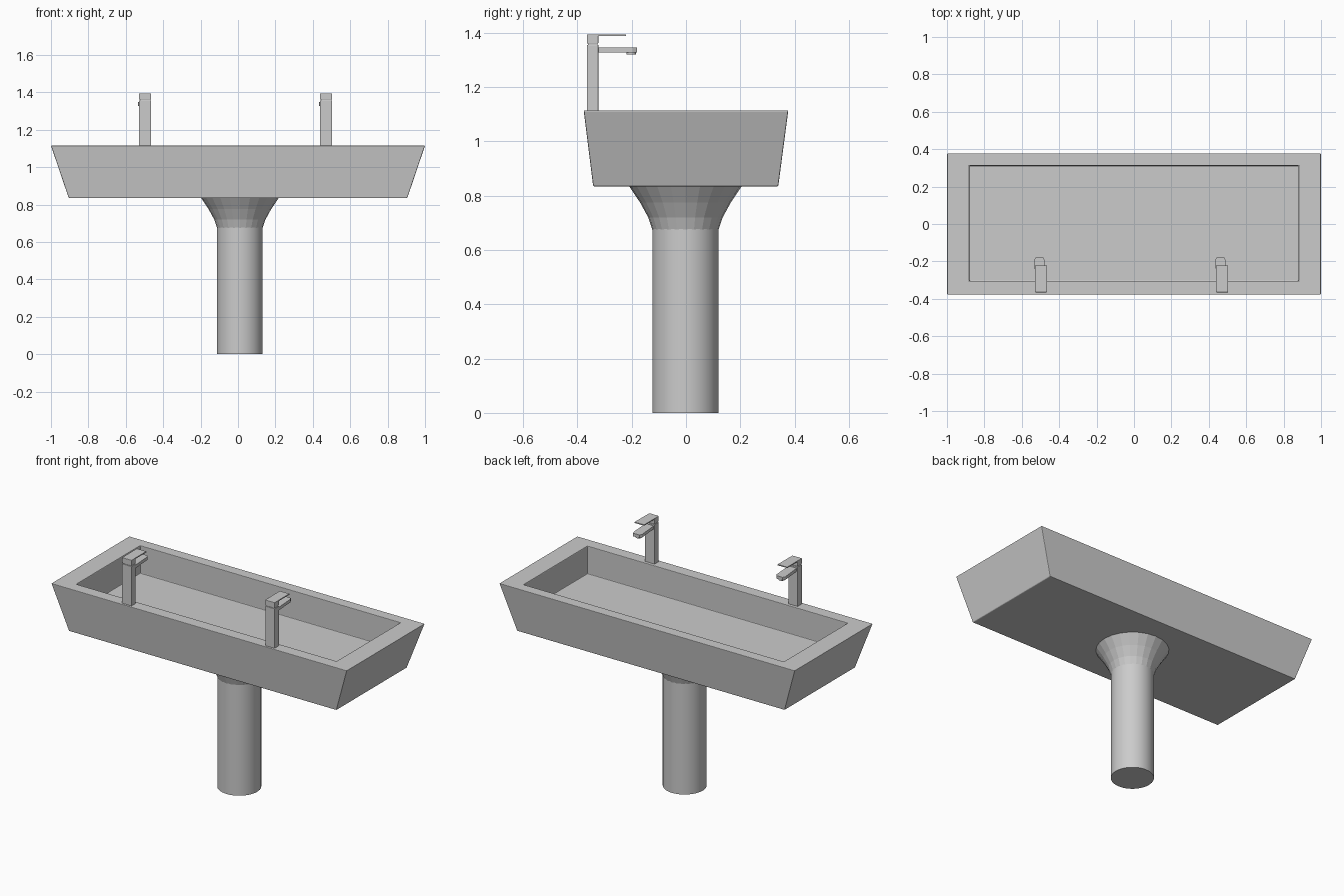
import bpy, bmesh, math

if "Cube" in bpy.data.objects:
    bpy.data.objects.remove(bpy.data.objects["Cube"])


def make_object(name, bm, smooth=False, bevel=0.0):
    bmesh.ops.recalc_face_normals(bm, faces=bm.faces[:])
    mesh = bpy.data.meshes.new(name)
    bm.to_mesh(mesh)
    bm.free()
    obj = bpy.data.objects.new(name, mesh)
    bpy.context.collection.objects.link(obj)
    if bevel:
        mod = obj.modifiers.new("Bevel", 'BEVEL')
        mod.width, mod.segments = bevel, 2
    if smooth:
        bpy.ops.object.select_all(action='DESELECT')
        obj.select_set(True)
        bpy.context.view_layer.objects.active = obj
        bpy.ops.object.shade_smooth_by_angle(angle=math.radians(20))
    return obj


def loft(rings):
    """Skin a list of equal-length closed rings and cap both ends."""
    bm = bmesh.new()
    loops = [[bm.verts.new(p) for p in ring] for ring in rings]
    for a, b in zip(loops, loops[1:]):
        for i in range(len(a)):
            j = (i + 1) % len(a)
            bm.faces.new((a[i], a[j], b[j], b[i]))
    bm.faces.new(loops[0][::-1])
    bm.faces.new(loops[-1])
    return bm


def rect(x0, x1, y0, y1, z):
    return [(x0, y0, z), (x1, y0, z), (x1, y1, z), (x0, y1, z)]


def circle(cx, cy, r, z, n):
    return [(cx + r * math.cos(2 * math.pi * i / n),
             cy + r * math.sin(2 * math.pi * i / n), z) for i in range(n)]


def box(name, x0, x1, y0, y1, z0, z1, bevel=0.0):
    return make_object(name, loft([rect(x0, x1, y0, y1, z0),
                                   rect(x0, x1, y0, y1, z1)]), bevel=bevel)


# Tapered basin: outer shell, flat rim, straight inner walls and floor
make_object("basin", loft([
    rect(-0.905, 0.905, -0.342, 0.340, 0.835),
    rect(-1.0, 1.0, -0.377, 0.377, 1.115),
    rect(-0.88, 0.88, -0.305, 0.312, 1.115),
    rect(-0.88, 0.88, -0.305, 0.312, 0.945),
]), bevel=0.004)

# Round pedestal column
PX, PY = 0.01, -0.002
make_object("pedestal_column", loft([circle(PX, PY, 0.122, z, 48) for z in (0, 0.68)]),
            smooth=True)

# Faceted flare beneath the basin
flare = [(0.122, 0.675), (0.137, 0.72), (0.167, 0.775), (0.208, 0.836)]
make_object("pedestal_flare", loft([circle(PX, PY, r, z, 24) for r, z in flare]))

# Two matching taps on the rim
for side, cx in (("left", -0.497), ("right", 0.471)):
    x0, x1 = cx - 0.032, cx + 0.032
    box(side + "_tap_body", x0, x1, -0.365, -0.323, 1.112, 1.356, 0.002)
    box(side + "_tap_neck", x0 + 0.004, x1 - 0.004, -0.361, -0.327, 1.35, 1.365)
    box(side + "_tap_cap", x0, x1, -0.365, -0.323, 1.361, 1.394, 0.002)
    box(side + "_tap_lever", x0, x1, -0.33, -0.222, 1.388, 1.394)
    # Spout turned slightly sideways with clipped tip corners
    outline = [(-0.025, -0.33), (0.029, -0.33), (0.020, -0.195), (0.012, -0.180),
               (-0.030, -0.180), (-0.038, -0.195)]
    make_object(side + "_tap_spout", loft(
        [[(cx + x, y, z) for x, y in outline] for z in (1.328, 1.347)]))
    make_object(side + "_tap_aerator", loft(
        [circle(cx - 0.009, -0.202, 0.018, z, 20) for z in (1.320, 1.330)]), smooth=True)
